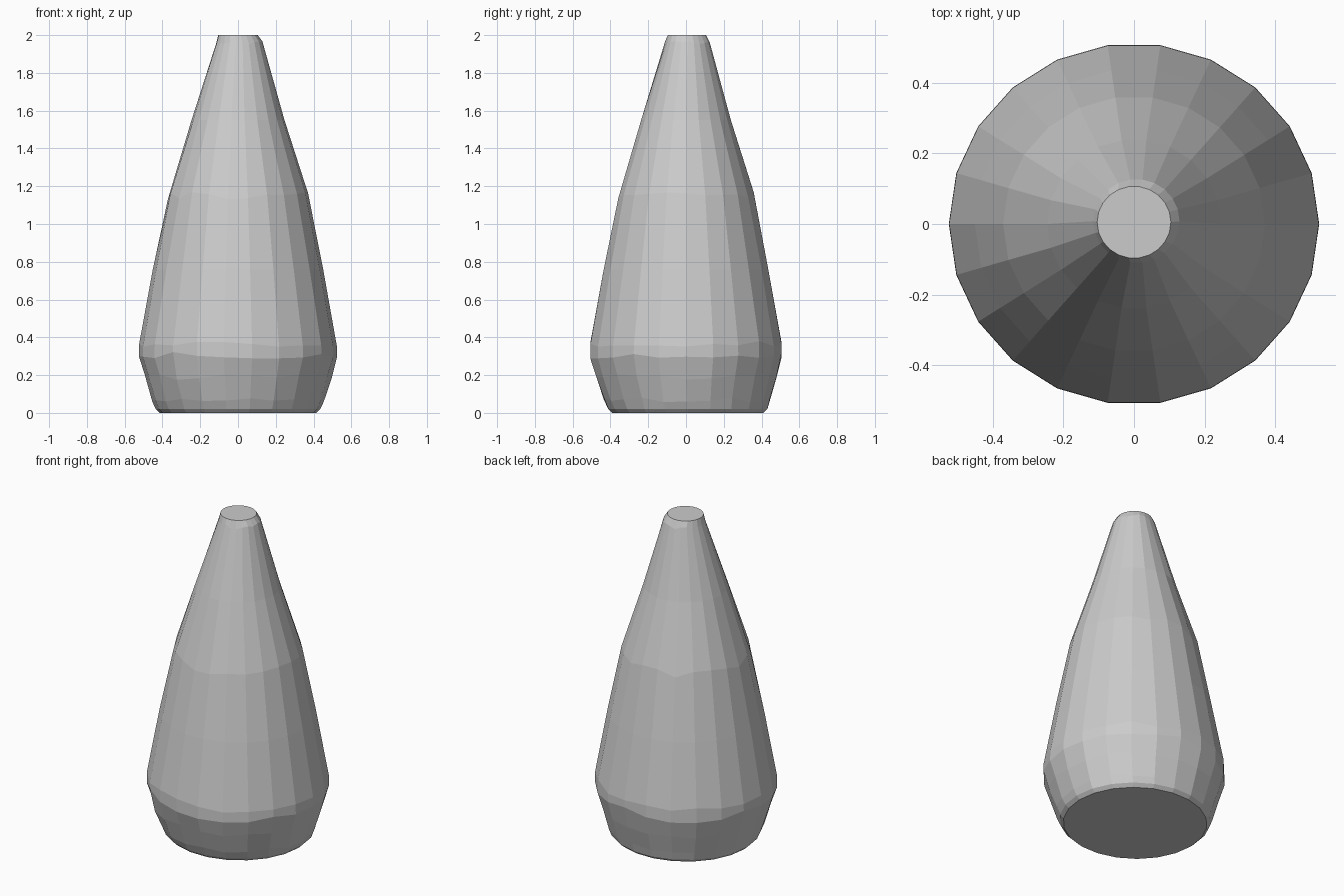
import bpy, bmesh, math, random

if "Cube" in bpy.data.objects:
    bpy.data.objects.remove(bpy.data.objects["Cube"])

random.seed(4)
SIDES = 22

# Profile rings: radius, height, height wobble, centre x, centre y
RINGS = [
    (0.405, 0.00, 0.0, 0.0, 0.01),
    (0.425, 0.02, 0.0, 0.0, 0.01),
    (0.443, 0.07, 0.015, 0.0, 0.005),
    (0.482, 0.19, 0.015, 0.0, 0.0),
    (0.512, 0.305, 0.018, 0.0, 0.0),
    (0.511, 0.365, 0.015, 0.0, 0.0),
    (0.440, 0.76, 0.0, 0.0, 0.0),
    (0.362, 1.15, 0.02, 0.0, 0.0),
    (0.240, 1.55, 0.0, 0.0, 0.0),
    (0.119, 1.96, 0.01, 0.007, 0.008),
    (0.102, 2.00, 0.0, 0.0, 0.005),
]

# Tapered, faceted body
bm = bmesh.new()
loops = []
for r, z, wobble, cx, cy in RINGS:
    loop = []
    for i in range(SIDES):
        a = math.tau * i / SIDES
        h = z + random.uniform(-wobble, wobble)
        loop.append(bm.verts.new((cx + 1.025 * r * math.cos(a), cy + r * math.sin(a), h)))
    loops.append(loop)
for low, high in zip(loops, loops[1:]):
    for i in range(SIDES):
        j = (i + 1) % SIDES
        bm.faces.new((low[i], low[j], high[j], high[i]))

# Flat base and tip
bm.faces.new(loops[0][::-1])
bm.faces.new(loops[-1])
bmesh.ops.recalc_face_normals(bm, faces=bm.faces)

mesh = bpy.data.meshes.new("tapered_body")
bm.to_mesh(mesh)
bm.free()
body = bpy.data.objects.new("tapered_body", mesh)
bpy.context.collection.objects.link(body)
